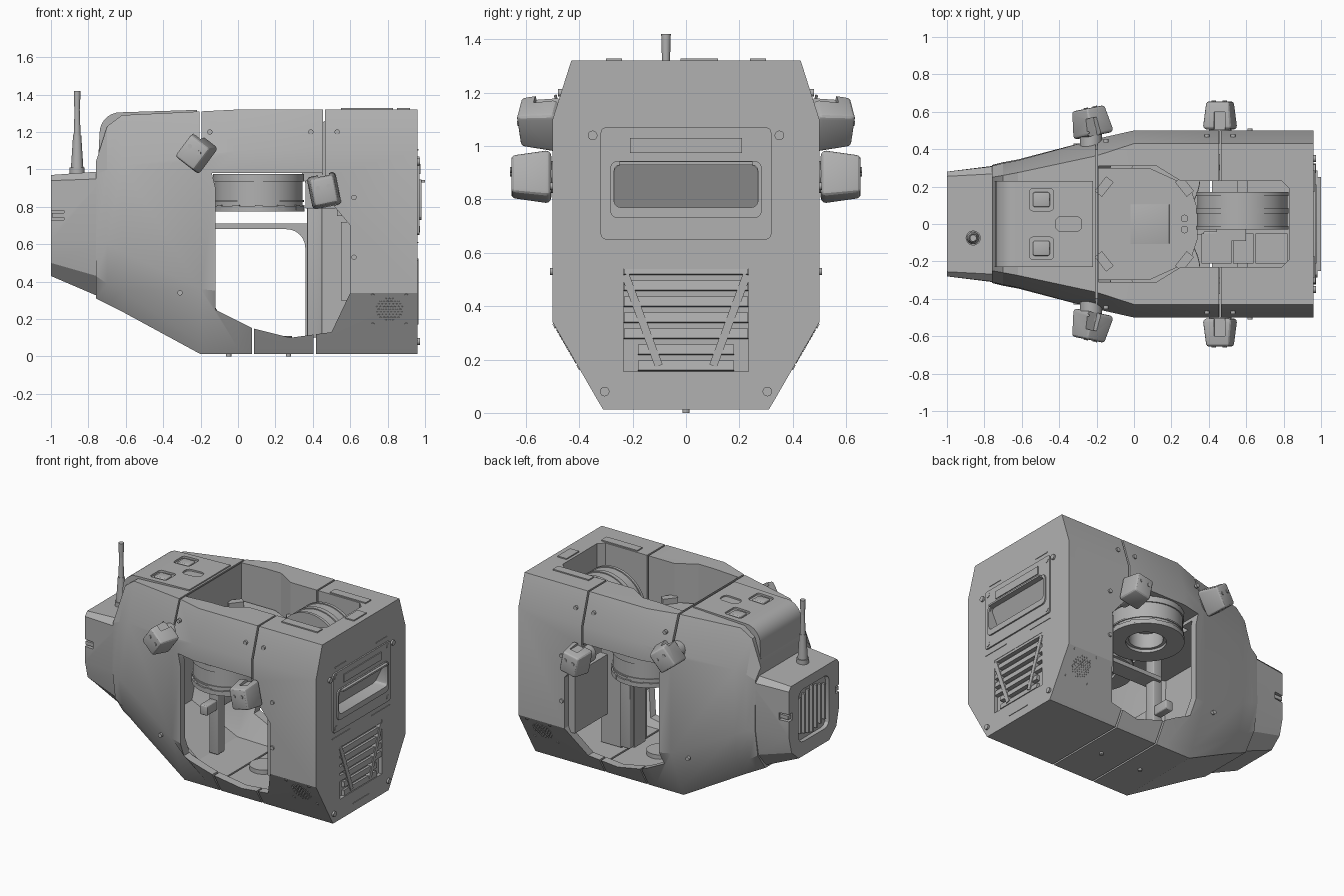
import bpy, bmesh, math
from mathutils import Matrix, Vector

if "Cube" in bpy.data.objects:
    bpy.data.objects.remove(bpy.data.objects["Cube"], do_unlink=True)

grey = bpy.data.materials.new("warm_grey")
grey.use_nodes = True
grey.diffuse_color = (0.44, 0.44, 0.44, 1)
grey.node_tree.nodes["Principled BSDF"].inputs["Base Color"].default_value = (0.44, 0.44, 0.44, 1)


def finish(name, bm):
    bmesh.ops.recalc_face_normals(bm, faces=bm.faces)
    mesh = bpy.data.meshes.new(name)
    bm.to_mesh(mesh)
    bm.free()
    mesh.materials.append(grey)
    ob = bpy.data.objects.new(name, mesh)
    bpy.context.collection.objects.link(ob)
    smooth(ob)
    return ob


def select(ob):
    bpy.ops.object.select_all(action='DESELECT')
    ob.select_set(True)
    bpy.context.view_layer.objects.active = ob


def smooth(ob):
    select(ob)
    bpy.ops.object.shade_smooth_by_angle(angle=math.radians(25))


def bridge(bm, a, b):
    for i in range(len(a)):
        j = (i + 1) % len(a)
        bm.faces.new((a[i], a[j], b[j], b[i]))


def loft(name, stations):
    """Mirrored cross-sections (y, z) joined along x."""
    bm = bmesh.new()
    rings = []
    for x, half in stations:
        ring = [(y, z) for y, z in half] + [(-y, z) for y, z in reversed(half)]
        rings.append([bm.verts.new((x, y, z)) for y, z in ring])
    for a, b in zip(rings, rings[1:]):
        bridge(bm, a, b)
    bm.faces.new(rings[0])
    bm.faces.new(rings[-1])
    return finish(name, bm)


def prism(name, pts, axis, lo, hi):
    """Outline extruded along y (points x, z) or along z (points x, y)."""
    place = (lambda p, d: (p[0], d, p[1])) if axis == 'y' else (lambda p, d: (p[0], p[1], d))
    bm = bmesh.new()
    a = [bm.verts.new(place(p, lo)) for p in pts]
    b = [bm.verts.new(place(p, hi)) for p in pts]
    bridge(bm, a, b)
    bm.faces.new(a)
    bm.faces.new(b)
    return finish(name, bm)


def box(name, lo, hi, rot=None, bevel=0, edges='all', taper=0):
    """Box with optional bevel; taper (+1 or -1) narrows that y end."""
    lo, hi = Vector(lo), Vector(hi)
    bm = bmesh.new()
    bmesh.ops.create_cube(bm, size=1)
    bmesh.ops.scale(bm, vec=hi - lo, verts=bm.verts)
    if bevel:
        picked = [e for e in bm.edges if edges == 'all' or
                  abs((e.verts[0].co - e.verts[1].co)['xyz'.index(edges)]) > 1e-4]
        bmesh.ops.bevel(bm, geom=picked, offset=bevel, segments=3, profile=0.5, affect='EDGES')
    bmesh.ops.scale(bm, vec=(.84, 1, .84), verts=[v for v in bm.verts if v.co.y * taper > 0])
    m = Matrix.Translation((lo + hi) / 2)
    bm.transform(m @ rot if rot else m)
    return finish(name, bm)


def cyl(name, at, r, depth, direction=(0, 0, 1), r2=None, sides=32):
    bm = bmesh.new()
    bmesh.ops.create_cone(bm, cap_ends=True, segments=sides, radius1=r,
                          radius2=r if r2 is None else r2, depth=depth)
    turn = Vector(direction).to_track_quat('Z', 'Y').to_matrix().to_4x4()
    bm.transform(Matrix.Translation(at) @ turn)
    return finish(name, bm)


def cut(ob, *cutters):
    for c in cutters:
        mod = ob.modifiers.new("cut", 'BOOLEAN')
        mod.operation, mod.solver, mod.object = 'DIFFERENCE', 'EXACT', c
        select(ob)
        bpy.ops.object.modifier_apply(modifier=mod.name)
        bpy.data.objects.remove(c, do_unlink=True)
    smooth(ob)


# Main hull and tail block
broad = [(.43, 1.32), (.5, 1.1), (.5, .34), (.33, .045), (.31, .012)]
hull = loft("hull", [
    (-.76, [(.25, 1.04), (.31, .97), (.315, .62), (.285, .43), (.2, .31)]),
    (-.7, [(.26, 1.23), (.325, 1), (.33, .6), (.29, .39), (.21, .28)]),
    (-.62, [(.275, 1.29), (.34, 1.02), (.345, .56), (.3, .35), (.23, .24)]),
    (-.2, [(.365, 1.31), (.455, 1.07), (.455, .36), (.34, .07), (.31, .012)]),
    (0, broad), (.96, broad)])
tail = loft("tail_block", [
    (-1, [(.255, .97), (.28, .94), (.28, .62), (.25, .5), (.17, .43)]),
    (-.72, [(.27, .99), (.312, .95), (.315, .62), (.28, .42), (.19, .31)])])

# Hollow bay, side windows, roof well, rear slot, grille recess and panel gaps
window = [(-.12, .25), (.08, .15), (.28, .1), (.5, .13), (.6, .34),
          (.6, .7), (.5, .82), (.45, .98), (-.14, .98), (-.12, .9)]
well = [(-.19, .31), (.12, .31), (.25, .23), (.79, .23), (.83, .19)]
well += [(x, -y) for x, y in reversed(well)]
inner = [(.45, .95), (.45, .36), (.29, .08)]
cut(hull,
    loft("cut_bay", [(-.5, [(.28, .95), (.29, .6), (.2, .3)]),
                     (-.2, [(.4, .95), (.4, .38), (.28, .09)]), (0, inner), (.85, inner)]),
    prism("cut_window", window, 'y', -.7, .7),
    prism("cut_well", well, 'z', .93, 1.5),
    box("cut_slot", (.88, -.27, .77), (1.1, .27, .93), bevel=.025, edges='x'),
    box("cut_grille", (.935, -.235, .155), (1.1, .235, .54)),
    *[box("cut_gap", (x - .006, -.7, lo), (x + .006, .7, hi))
      for x, lo, hi in ((-.2, 1.04, 1.5), (.46, .96, 1.5), (.08, -.1, .2), (.41, -.1, .2))])
cut(tail, box("cut_tail_grille", (-1.1, -.17, .53), (-.97, .17, .9), bevel=.05, edges='x'),
    *[box("cut_notch", (-1.1, s * .29 - .05, .73), (-.93, s * .29 + .05, .78)) for s in (-1, 1)])

# Curved cowl on the sloping roof
arc = [(-.63 + .11 * math.cos(a), 1.195 + .11 * math.sin(a))
       for a in (math.pi - i * math.pi / 16 for i in range(9))]
cowl = prism("cowl", [(-.75, 1), *arc, (-.22, 1.318), (-.22, 1)], 'y', -.23, .23)
cut(cowl, *[box("cut_cowl", (-.56, s * .13 - .06, 1.285), (-.43, s * .13 + .06, 1.4),
                bevel=.02, edges='z') for s in (-1, 1)],
    box("cut_cowl_latch", (-.42, -.04, 1.29), (-.28, .04, 1.4), bevel=.03, edges='z'))
for s in (-1, 1):
    box("cowl_pad", (-.54, s * .13 - .04, 1.27), (-.45, s * .13 + .04, 1.308), bevel=.01)
    box("roof_strip", (.55, s * .27 - .03, 1.315), (.83, s * .27 + .03, 1.328))
box("roof_strip", (.85, -.02, 1.315), (.92, .12, 1.328))

# Tail grille ribs and antenna
for i in range(7):
    y = -.135 + i * .045
    box("tail_rib", (-.995, y - .008, .55 + abs(y) * .3), (-.96, y + .008, .88 - abs(y) * .3))
for s in (-1, 1):
    box("tail_side_bracket", (-.995, s * .265 - .015, .742), (-.92, s * .265 + .015, .768))
for z, h, a, b in ((.99, .04, .04, .04), (1.08, .2, .035, .022), (1.24, .2, .02, .013),
                   (1.37, .1, .015, .018)):
    cyl("antenna", (-.86, -.075, z), a, h, r2=b, sides=20)

# A drum hanging inside each window
for s in (-1, 1):
    y = s * .25
    drum = cyl("turntable_drum", (.11, y, .88), .235, .17, sides=64)
    cut(drum, cyl("cut_bore", (.11, y, .8), .11, .2))
    for z, h, r in ((.79, .03, .245), (.83, .01, .242), (.955, .04, .243)):
        ring = cyl("turntable_ring", (.11, y, z), r, h, sides=64)
        cut(ring, cyl("cut_ring", (.11, y, z), .13, .1))
    for i in range(12):
        a = i * math.pi / 6
        cx, cy = .11 + .225 * math.cos(a), y + .225 * math.sin(a)
        box("turntable_tooth", (cx - .02, cy - .02, .783), (cx + .02, cy + .02, .81),
            Matrix.Rotation(a, 4, 'Z'))

# Deck at the foot of the roof well
prism("well_deck", [(-.19, .3), (.08, .3), (.3, .2), (.34, .08), (.34, -.08),
                    (.3, -.2), (.08, -.3), (-.19, -.3)], 'z', 1.02, 1.05)
box("deck_hatch", (-.02, -.105, 1.045), (.19, .105, 1.056), bevel=.004)
for s in (-1, 1):
    for x in (-.16, .27):
        box("deck_clamp", (x - .05, s * .2 - .025, 1.04), (x + .05, s * .2 + .025, 1.09),
            Matrix.Rotation(s * math.copysign(1, x) * -.9, 4, 'Z'))
    cyl("deck_bolt", (.27, s * .03, 1.06), .02, .03, sides=16)

# Wheel in the roof well
cyl("well_wheel", (.58, .07, 1.04), .24, .17, (0, 1, 0), sides=64)
for y, w in ((-.02, .02), (.07, .03), (.16, .02)):
    cyl("wheel_band", (.58, y, 1.04), .247, w, (0, 1, 0), sides=64)
for lo, hi, z in ((.36, .52, .94), (.53, .64, .9), (.65, .82, .93)):
    box("well_tray", (lo, -.21, z - .15), (hi, -.05, z))

# Central arch frame with a rounded elbow, posts and bulkhead
elbow = [(.26 + .1 * math.cos(a), .58 + .1 * math.sin(a))
         for a in (i * math.pi / 12 for i in range(7))]
prism("arch_bracket", [(.36, .1), *elbow, (-.18, .68), (-.18, .71), (.45, .71), (.45, .1)],
      'y', -.06, .06)
box("bulkhead", (.44, -.09, .09), (.6, .09, .94))
box("rear_post", (-.2, -.04, .1), (-.13, .04, .94), bevel=.008)
for s in (-1, 1):
    box("rear_post_box", (-.19, s * .1 - .06, .42), (-.13, s * .1 + .06, .49), bevel=.01)
    box("bay_post", (.37, s * .07 - .03, .1), (.45, s * .07 + .03, .94), bevel=.008)
    box("bay_liner", (.55, s * .27 - .185, .3), (.61, s * .27 + .185, .72))
foot = cyl("floor_ring", (.2, 0, .09), .09, .04)
cut(foot, cyl("cut_foot", (.2, 0, .11), .045, .06))
for x in (-.05, .27):
    cyl("underside_bolt", (x, 0, .015), .014, .03, sides=16)

# Four side lamps on stub mounts
for s in (-1, 1):
    for x, z, y, tilt, yaw in ((-.23, 1.09, .545, .65, .2), (.46, .885, .58, -.2, 0)):
        turn = Matrix.Rotation(s * yaw, 4, 'Z') @ Matrix.Rotation(tilt, 4, 'Y')
        lamp = box("side_lamp", (x - .078, s * y - .075, z - .088),
                   (x + .078, s * y + .075, z + .088), turn, bevel=.02, taper=s)
        slot = box("cut_lamp", (x - .03, s * (y - .03) - .05, z + .07),
                   (x + .03, s * (y - .03) + .05, z + .15), turn)
        slot.location = turn @ Vector((0, 0, .04)) - Vector((0, 0, .04))
        cut(lamp, slot)
        cyl("lamp_mount", (x, s * (y - .09), z), .06, .12, (0, 1, 0))
        for d in (-.03, .03):
            at = Vector((x, s * y, z)) + turn @ Vector((d, s * .075, .02))
            cyl("lamp_bolt", at, .012, .01, turn @ Vector((0, 1, 0)), sides=12)

# Framed slot on the flat end
frame = box("end_frame", (.955, -.32, .65), (.97, .32, 1.07), bevel=.02, edges='x')
cut(frame, box("cut_frame", (.9, -.27, .74), (1.1, .27, .93), bevel=.03, edges='x'))
lip = box("slot_lip", (.955, -.285, .73), (.98, .285, .945), bevel=.03, edges='x')
cut(lip, box("cut_lip", (.9, -.27, .77), (1.1, .27, .93), bevel=.025, edges='x'))
box("slot_back", (.9, -.268, .755), (.92, .268, .945), Matrix.Rotation(.45, 4, 'Y'))
box("slot_catch", (.96, -.25, .93), (1, .25, .942))
box("end_label_plate", (.965, -.21, .975), (.976, .21, 1.03))

# Slatted grille on the flat end
for i in range(7):
    z = .17 + i * .06
    w = .18 if i < 2 else .233
    box("grille_slat", (.93, -w, z - .012), (.958, w, z + .025), Matrix.Rotation(-.15, 4, 'Y'))
for s in (-1, 1):
    lean = math.atan2(.14, .38)
    box("grille_brace", (.935, s * .165 - .015, .165), (.964, s * .165 + .015, .53),
        Matrix.Rotation(-s * lean, 4, 'X'))
for z, y, w in ((1.105, .23, .06), (.61, .22, .1), (.07, 0, .09)):
    for s in (-1, 1):
        box("end_trim", (.955, s * y - w, z - .003), (.964, s * y + w, z + .003))

# Bolts on the end and the sides
for s in (-1, 1):
    for y, z in ((.29, 1.04), (.29, .68), (.35, 1.04), (.305, .08)):
        cyl("end_bolt", (.963, s * y, z), .018, .02, (1, 0, 0), sides=16)
    for x, y, z in ((-.15, .445, 1.2), (.39, .47, 1.2), (.53, .47, 1.2),
                    (.62, .5, .85), (.62, .5, .53), (-.31, .42, .34)):
        cyl("side_bolt", (x, s * y, z), .014, .02, (0, 1, 0), sides=16)

# Round speaker vent on each lower slope
for s in (-1, 1):
    out, up = Vector((0, s * .86, -.5)), Vector((0, s * .5, .86))
    mid = Vector((.81, s * .446, .25))
    for i in range(-4, 5):
        for j in range(-4, 5):
            u, v = (i + j / 2) * .019, j * .0165
            if math.hypot(u, v) < .075:
                cyl("vent_dot", mid + up * v + Vector((u, 0, 0)), .007, .01, out, sides=6)
    for u in (-.09, .09):
        for v in (-.09, .09):
            cyl("vent_bolt", mid + up * v + Vector((u, 0, 0)), .01, .012, out, sides=12)
